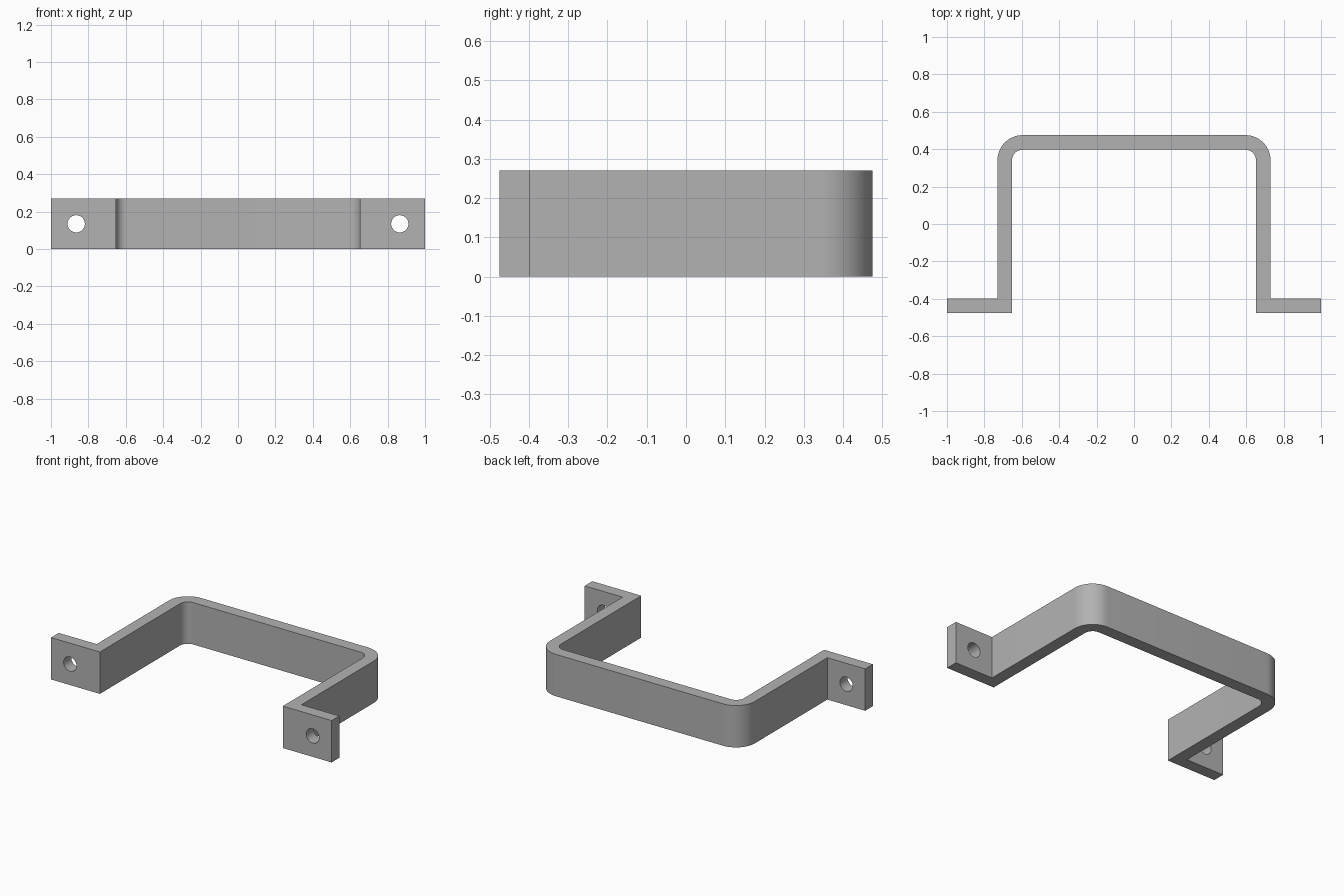
import bpy
import bmesh
from math import cos, sin, pi

cube = bpy.data.objects.get("Cube")
if cube:
    bpy.data.objects.remove(cube, do_unlink=True)

HEIGHT = 0.27
THICK = 0.078
HALF_DEPTH = 0.475
LEG_X = 0.73          # outer face of each leg
OUTER_R = 0.134
HOLE_X, HOLE_R = 0.865, 0.046

# Single satin grey metal
metal = bpy.data.materials.new("grey_metal")
metal.use_nodes = True
colour = (0.45, 0.45, 0.45, 1)
metal.diffuse_color = colour
metal.node_tree.nodes["Principled BSDF"].inputs["Base Color"].default_value = colour


def bend(radius, steps=16):
    """Quarter arc of the left rear corner, from the leg to the back bar."""
    cx, cy = LEG_X - OUTER_R, HALF_DEPTH - OUTER_R
    return [(cx + radius * cos(i * pi / 2 / steps),
             cy + radius * sin(i * pi / 2 / steps)) for i in range(steps + 1)]


def mirrored(points):
    return [(-x, y) for x, y in reversed(points)]


# Bracket outline: outer side, then back along the inner side
flange_y = -HALF_DEPTH + THICK
outer = [(1, -HALF_DEPTH), (1, flange_y), (LEG_X, flange_y)] + bend(OUTER_R)
inner = [(LEG_X - THICK, -HALF_DEPTH)] + bend(OUTER_R - THICK)
outline = outer + mirrored(outer) + mirrored(inner)[::-1] + inner[::-1]

bm = bmesh.new()
base = bm.faces.new([bm.verts.new((x, y, 0)) for x, y in outline])
top = bmesh.ops.extrude_face_region(bm, geom=[base])["geom"]
bmesh.ops.translate(bm, vec=(0, 0, HEIGHT),
                    verts=[v for v in top if isinstance(v, bmesh.types.BMVert)])
bmesh.ops.recalc_face_normals(bm, faces=bm.faces)
mesh = bpy.data.meshes.new("mounting_bracket")
bm.to_mesh(mesh)
bm.free()
mesh.materials.append(metal)
bracket = bpy.data.objects.new("mounting_bracket", mesh)
bpy.context.collection.objects.link(bracket)

# Screw holes through both flanges
for side, name in ((1, "left"), (-1, "right")):
    bpy.ops.mesh.primitive_cylinder_add(
        vertices=48, radius=HOLE_R, depth=0.3, rotation=(pi / 2, 0, 0),
        location=(side * HOLE_X, -HALF_DEPTH + THICK / 2, HEIGHT / 2))
    cutter = bpy.context.object
    cutter.name = name + "_hole_cutter"
    cutter.hide_render = True
    cutter.data.materials.append(metal)
    cut = bracket.modifiers.new(name + "_hole", 'BOOLEAN')
    cut.operation = 'DIFFERENCE'
    cut.solver = 'EXACT'
    cut.object = cutter
    bpy.context.view_layer.objects.active = bracket
    bpy.ops.object.modifier_apply(modifier=cut.name)
    bpy.data.objects.remove(cutter, do_unlink=True)

# Smooth bends and bores, crisp edges elsewhere
bpy.ops.object.select_all(action='DESELECT')
bracket.select_set(True)
bpy.context.view_layer.objects.active = bracket
bpy.ops.object.shade_smooth_by_angle(angle=pi / 6)
